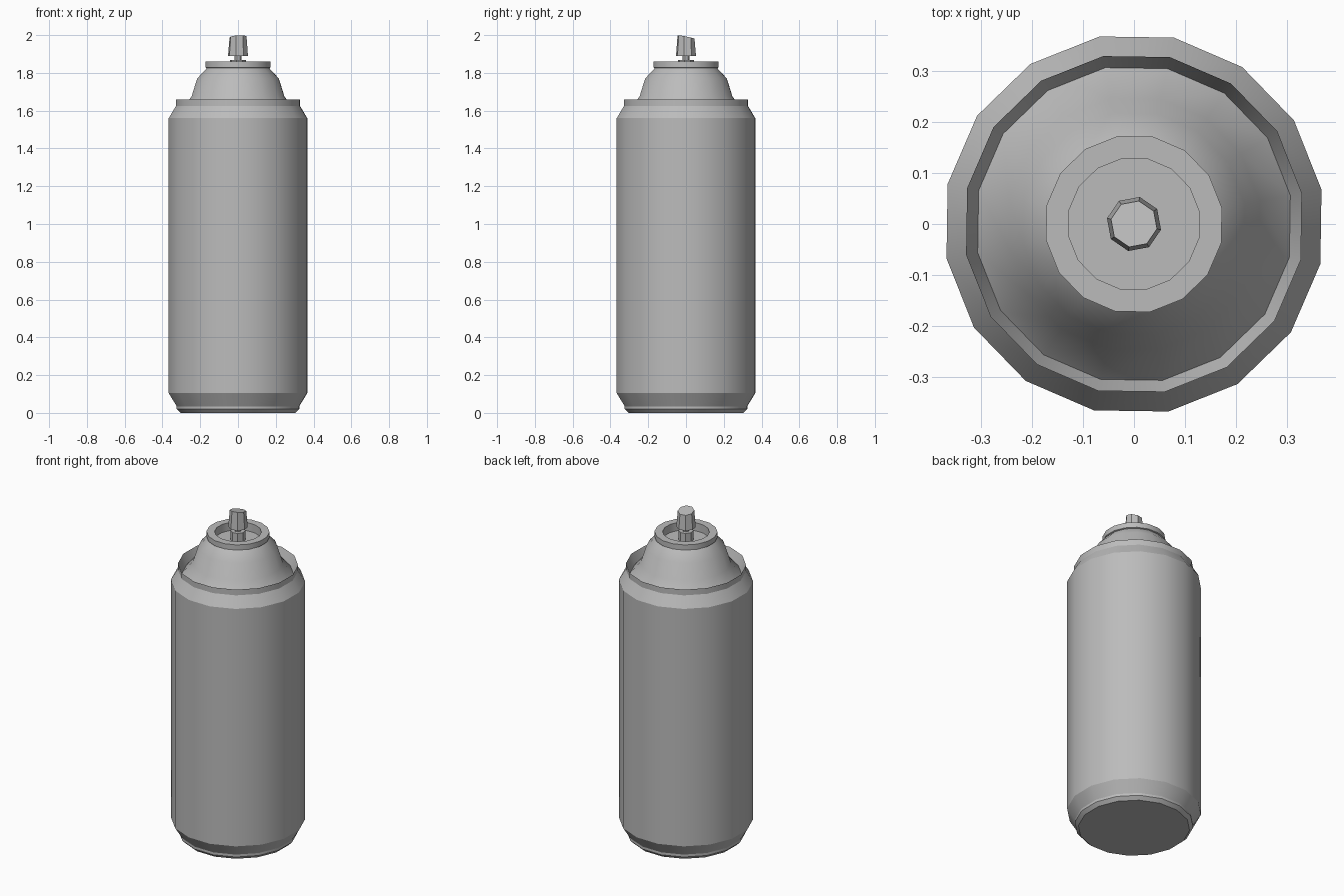
import bpy, bmesh, math

old = bpy.data.objects.get("Cube")
if old:
    bpy.data.objects.remove(old, do_unlink=True)

GREY = (0.5, 0.5, 0.5, 1.0)
metal = bpy.data.materials.new("plain_grey")
metal.use_nodes = True
metal.diffuse_color = GREY
metal.node_tree.nodes["Principled BSDF"].inputs["Base Color"].default_value = GREY


def lathe(name, profile, sides, phase, cap_start=False, cap_end=False):
    """Turn a bottom-to-top (radius, z) profile around the z axis."""
    bm = bmesh.new()
    rings = []
    for r, z in profile:
        angles = [math.radians(phase) + i * math.tau / sides for i in range(sides)]
        rings.append([bm.verts.new((r * math.cos(a), r * math.sin(a), z)) for a in angles])
    for low, high in zip(rings, rings[1:]):
        for i in range(sides):
            j = (i + 1) % sides
            bm.faces.new((low[i], low[j], high[j], high[i]))
    if cap_start:
        bm.faces.new(rings[0][::-1])
    if cap_end:
        bm.faces.new(rings[-1])
    mesh = bpy.data.meshes.new(name)
    bm.to_mesh(mesh)
    bm.free()
    mesh.materials.append(metal)
    obj = bpy.data.objects.new(name, mesh)
    bpy.context.collection.objects.link(obj)
    bpy.ops.object.select_all(action="DESELECT")
    obj.select_set(True)
    bpy.context.view_layer.objects.active = obj
    bpy.ops.object.shade_smooth_by_angle(angle=math.radians(30))
    return obj


# Can: base, wall, shoulder and the thin lip that folds in toward the dome
lathe("can_body", [(0.31, 0), (0.33, 0.02), (0.33, 0.035), (0.373, 0.105),
                   (0.373, 1.56), (0.334, 1.625), (0.334, 1.66), (0.311, 1.60)],
      16, 10.4, cap_start=True)

# Dome with a rolled collar and the recessed valve cup
lathe("dome", [(0.311, 1.60), (0.25, 1.675), (0.22, 1.77), (0.168, 1.825),
               (0.175, 1.828), (0.175, 1.86), (0.13, 1.86), (0.13, 1.81)],
      16, 10.4, cap_end=True)

# Valve: wide seat with a thin stem
lathe("valve_seat", [(0.042, 1.81), (0.042, 1.868)], 8, 33, cap_end=True)
lathe("valve_stem", [(0.02, 1.868), (0.02, 1.9)], 8, 33)

# Spray button, with its top slanted down toward the back
button = lathe("spray_button", [(0.054, 1.89), (0.046, 1.99)], 8, 33, True, True)
for v in button.data.vertices:
    if v.co.z > 1.95:
        v.co.z += 0.2 * (0.3 * v.co.x - v.co.y)
